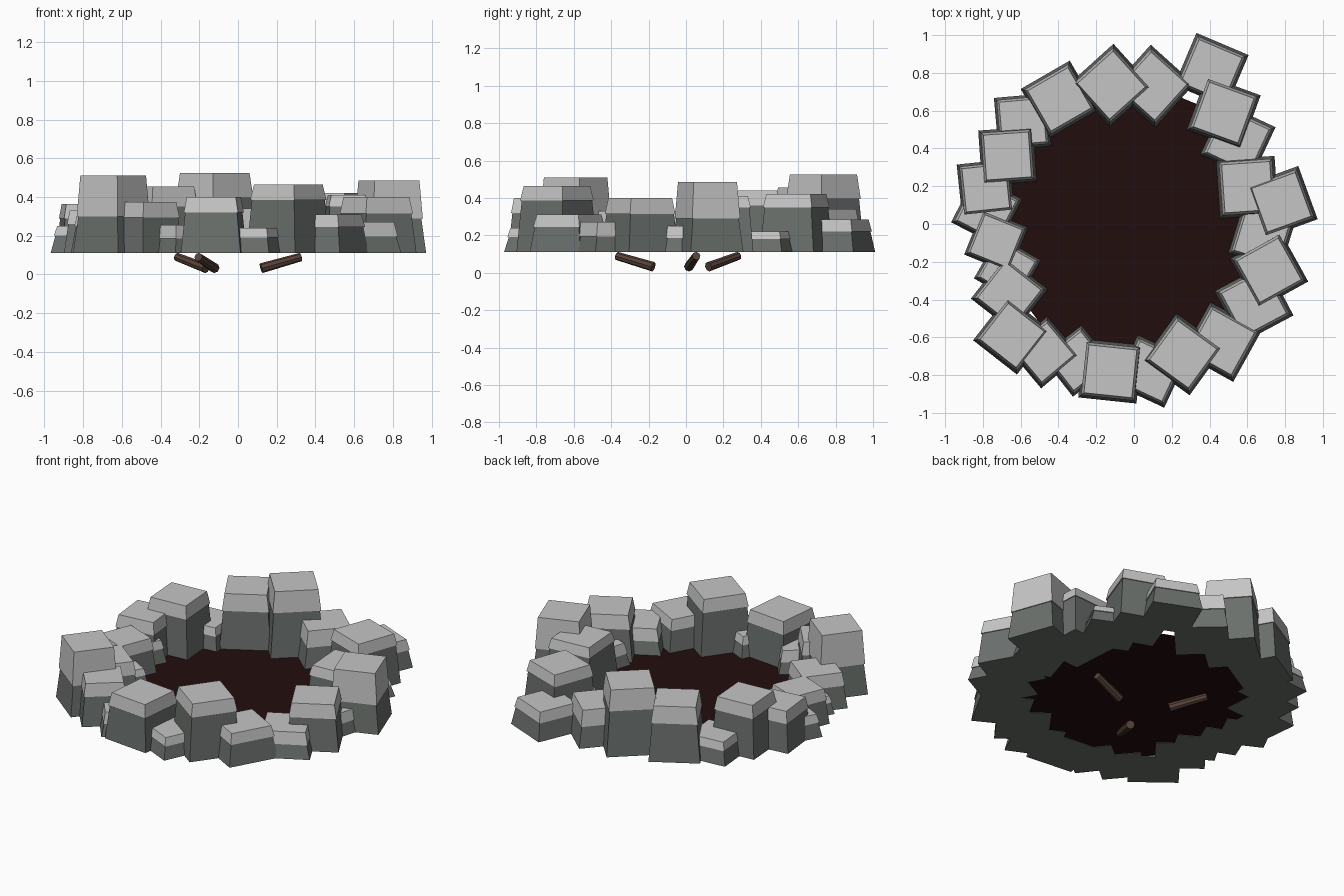
import bpy, bmesh, math
from mathutils import Vector, Matrix

if "Cube" in bpy.data.objects:
    bpy.data.objects.remove(bpy.data.objects["Cube"])

def material(name, rgb):
    m = bpy.data.materials.new(name)
    m.diffuse_color = (*rgb, 1)
    m.use_nodes = True
    m.node_tree.nodes["Principled BSDF"].inputs["Base Color"].default_value = m.diffuse_color
    return m

DARK = material("dark_stone", (0.145, 0.16, 0.15))
PALE = material("pale_stone", (0.56, 0.56, 0.56))
ASH = material("charred_ground", (0.016, 0.004, 0.004))
BARK = material("bark_brown", (0.10, 0.055, 0.042))

def finish(bm, name, mat, matrix=Matrix()):
    me = bpy.data.meshes.new(name)
    bmesh.ops.recalc_face_normals(bm, faces=bm.faces)
    bm.to_mesh(me)
    bm.free()
    me.materials.append(mat)
    ob = bpy.data.objects.new(name, me)
    ob.matrix_world = matrix
    bpy.context.collection.objects.link(ob)
    return ob

def tapered_block(name, mat, x, y, angle, z0, z1, w0, w1):
    """Square block, narrower at the top."""
    bm = bmesh.new()
    bmesh.ops.create_cube(bm, size=1)
    for v in bm.verts:
        w = w1 if v.co.z > 0 else w0
        v.co = Vector((v.co.x * w, v.co.y * w, z1 if v.co.z > 0 else z0))
    m = Matrix.Translation((x, y, 0)) @ Matrix.Rotation(math.radians(angle), 4, 'Z')
    return finish(bm, name, mat, m)

# Stones of the ring: x, y, turn, width at foot, cap start z, top z
BASE_Z = 0.11
STONES = [
    (-.125, -.78, -6, .31, .32, .40),
    (.09, -.78, -25, .29, .19, .24),
    (.26, -.69, -36, .31, .385, .465),
    (.465, -.625, -29, .31, .245, .31),
    (.635, -.42, 28, .31, .195, .27),
    (.715, -.245, 29, .305, .315, .40),
    (.68, -.06, -17, .29, .185, .25),
    (.78, .115, 20, .30, .29, .485),
    (.60, .195, 4, .31, .35, .41),
    (.55, .44, -25, .30, .18, .22),
    (.475, .59, -20, .305, .35, .42),
    (.41, .815, -23, .30, .22, .285),
    (.10, .73, -42, .31, .24, .34),
    (-.12, .735, 42, .31, .395, .525),
    (-.395, .66, 30, .30, .35, .455),
    (-.59, .54, 5, .28, .20, .25),
    (-.67, .36, 4, .29, .36, .44),
    (-.785, .19, 6, .28, .29, .365),
    (-.78, .07, -27, .28, .20, .25),
    (-.73, -.09, -22, .26, .26, .33),
    (-.67, -.24, -30, .26, .18, .22),
    (-.66, -.37, -38, .29, .25, .33),
    (-.645, -.59, -38, .295, .30, .51),
    (-.475, -.68, 40, .27, .295, .375),
    (-.30, -.725, 38, .27, .185, .255),
]
for i, (x, y, a, w, zc, zt) in enumerate(STONES, 1):
    tapered_block(f"stone_base_{i}", DARK, x, y, a, BASE_Z, zc, w, w * .87)
    tapered_block(f"stone_cap_{i}", PALE, x, y, a, zc, zt, w * .91, w * .82)

# Charred floor inside the ring
bm = bmesh.new()
bmesh.ops.create_circle(bm, cap_ends=True, segments=24, radius=.72)
finish(bm, "fire_pit_floor", ASH, Matrix.Translation((0, 0, BASE_Z + .003)))

# Three leaning logs under the floor, inner end lower
LOGS = [
    ((.12, .015, .032), (.325, .055, .09)),
    ((-.12, -.175, .032), (-.205, -.37, .09)),
    ((-.165, .12, .032), (-.315, .28, .09)),
]
for i, (a, b) in enumerate(LOGS, 1):
    a, b = Vector(a), Vector(b)
    d = b - a
    bm = bmesh.new()
    bmesh.ops.create_cone(bm, cap_ends=True, segments=8, radius1=.026,
                          radius2=.022, depth=d.length)
    finish(bm, f"log_{i}", BARK, Matrix.Translation((a + b) / 2)
           @ d.to_track_quat('Z', 'Y').to_matrix().to_4x4())
